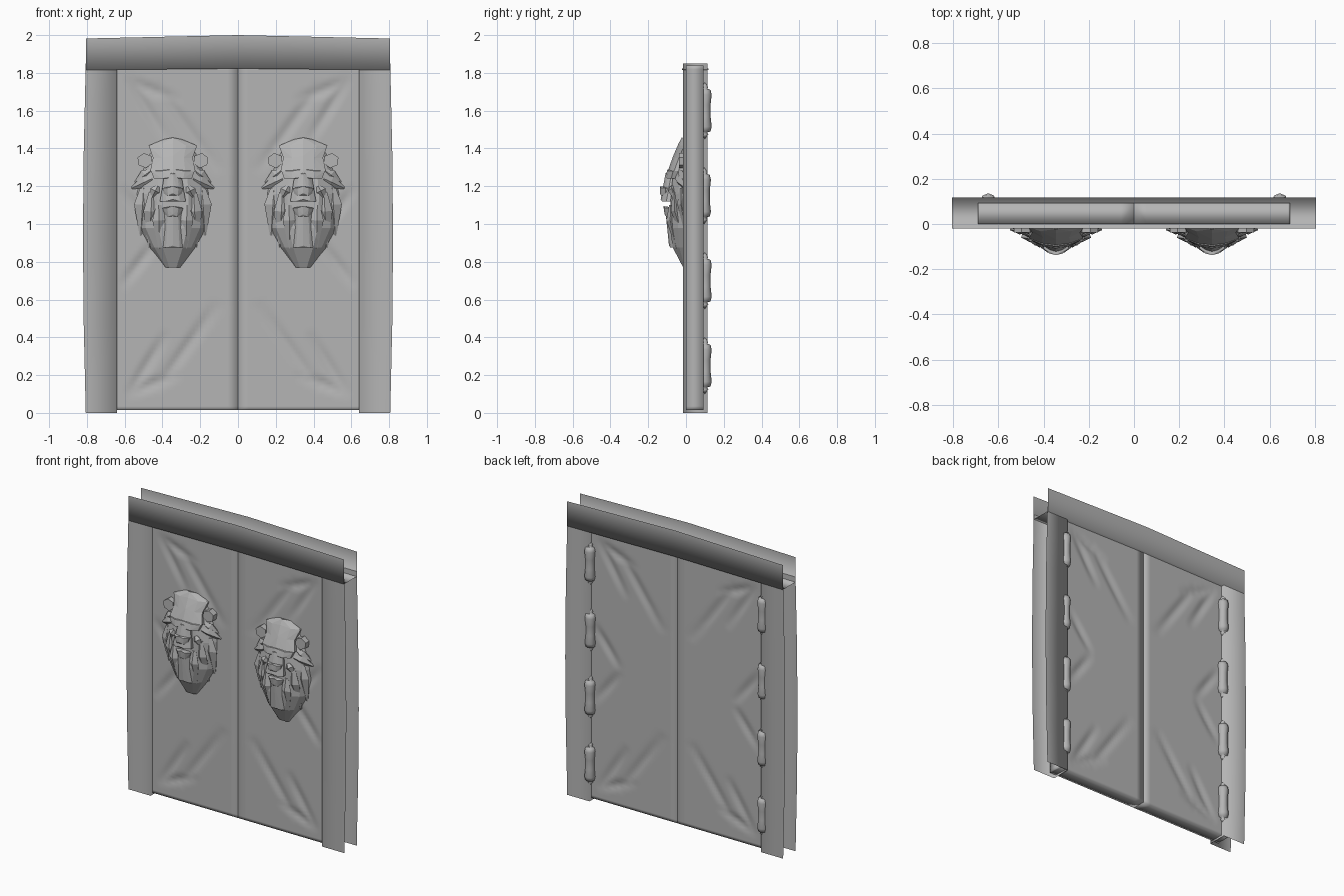
import bpy, bmesh, math
from mathutils import Vector

if "Cube" in bpy.data.objects:
    bpy.data.objects.remove(bpy.data.objects["Cube"])

GREY = bpy.data.materials.new("dark_grey")
GREY.diffuse_color = (.46, .46, .46, 1)
GREY.use_nodes = True
GREY.node_tree.nodes["Principled BSDF"].inputs["Base Color"].default_value = GREY.diffuse_color


def finish(name, bm, smooth=False):
    bmesh.ops.recalc_face_normals(bm, faces=bm.faces[:])
    me = bpy.data.meshes.new(name)
    bm.to_mesh(me)
    bm.free()
    me.materials.append(GREY)
    for p in me.polygons:
        p.use_smooth = smooth
    ob = bpy.data.objects.new(name, me)
    bpy.context.collection.objects.link(ob)
    return ob


def loft(bm, sections):
    rows = [[bm.verts.new(p) for p in s] for s in sections]
    for a, b in zip(rows, rows[1:]):
        for i in range(len(a) - 1):
            bm.faces.new((a[i], a[i + 1], b[i + 1], b[i]))
    return rows


# Frame: thin channels, open to the outside, with slightly bowed outer edges
for s, side in ((-1, "left"), (1, "right")):
    bm = bmesh.new()
    secs = []
    for i in range(5):
        z, xo, xi = 1.85 * i / 4, s * (.806 + .015 * math.sin(math.pi * i / 4)), s * .64
        secs.append([(xo, -.017, z), (xi, -.017, z), (xi, .115, z), (xo, .115, z)])
    loft(bm, secs)
    finish(side + "_jamb", bm, True)
bm = bmesh.new()
secs = []
for i in (-1, 0, 1):
    x, top, low = .805 * i, 2 - .018 * abs(i), 1.823 - .008 * abs(i)
    secs.append([(x, -.02, top), (x, -.02, low), (x, .118, low), (x, .118, top)])
loft(bm, secs)
finish("header", bm, True)

# Door leaves: softly creased slabs, creases repeated at top and bottom
FOLDS = [(.57, 1.75, .39, 1.46), (.56, 1.75, .33, 1.66), (.6, 1.17, .44, .96),
         (.42, 1.72, .12, 1.3)]


def inset(x, z):
    d, p = 0, Vector((x, .93 + abs(z - .93)))
    for ax, az, bx, bz in FOLDS:
        a, ab = Vector((ax, az)), Vector((bx - ax, bz - az))
        t = max(0, min(1, (p - a).dot(ab) / ab.length_squared))
        dist = (p - a - ab * t).length
        d = max(d, .012 * max(0, 1 - dist / .04) * math.sin(math.pi * (.1 + .8 * t)))
    return d


for s, side in ((-1, "left"), (1, "right")):
    bm = bmesh.new()
    bmesh.ops.create_grid(bm, x_segments=48, y_segments=90, size=1)
    for v in bm.verts:   # wide first column gives the soft edge at the middle
        u = max(0, v.co.x * .5 + .5)
        v.co = (.001 + .689 * u ** .65, 0, .9275 + v.co.y * .9125)
    ext = bmesh.ops.extrude_face_region(bm, geom=bm.faces[:])
    for v in ext["geom"]:
        if isinstance(v, bmesh.types.BMVert):
            v.co.y = .093
    for v in bm.verts:
        d = inset(v.co.x, v.co.z)
        v.co.y += d if v.co.y < .05 else -d
        v.co.x *= s
    finish(side + "_door_leaf", bm, True)

# Hinges: waisted barrels with small end knobs
HALF = [(.03, .03), (.036, .085), (.03, .11), (.012, .115), (.018, .125), (0, .15)]
PROFILE = [(r, -h) for r, h in reversed(HALF)] + HALF
for s, side in ((-1, "left"), (1, "right")):
    for k in range(4):
        bm = bmesh.new()
        vs = [bm.verts.new((r, 0, h)) for r, h in PROFILE]
        es = [bm.edges.new(e) for e in zip(vs, vs[1:])]
        bmesh.ops.spin(bm, geom=vs + es, axis=(0, 0, 1), cent=(0, 0, 0),
                       angle=math.tau, steps=8, use_duplicate=False)
        bmesh.ops.remove_doubles(bm, verts=bm.verts[:], dist=1e-4)
        ob = finish(f"{side}_hinge_{k + 1}", bm, True)
        ob.location = (s * .645, .096 if k == 2 else .1, .25 + .45 * k)

# Lion mane: rows of height, half width, depth
ROWS = [(1.41, .11, .02), (1.35, .145, .045), (1.25, .18, .07), (1.16, .2, .08),
        (.98, .185, .085), (.875, .125, .07), (.77, .045, .015)]
SHAPE = [(1, 0), (.78, .5), (.42, 1)]


def mane_y(x, z):
    """Front surface of the mane at a point."""
    for (za, wa, da), (zb, wb, db) in zip(ROWS, ROWS[1:]):
        if z >= zb:
            break
    t = max(0, min(1, (za - z) / (za - zb)))
    w, d = wa + (wb - wa) * t, da + (db - da) * t
    return -d * max(0, min(1, (1 - abs(x) / w) / .55))


def hull(bm, pts):
    vs = [bm.verts.new(p) for p in pts]
    res = bmesh.ops.convex_hull(bm, input=vs)
    junk = {g for g in res["geom_interior"] + res["geom_unused"]
            if isinstance(g, bmesh.types.BMVert)}
    bmesh.ops.delete(bm, geom=list(junk), context='VERTS')


def slab(bm, low, high, back):
    """Faceted block between two edges (half width, front y, z), peaked in the middle."""
    pts = []
    for w, y, z in (low, high):
        pts += [(0, y - .008, z + .01)]
        for s in (-1, 1):
            pts += [(s * w * .55, y, z), (s * w, y + .022, z), (s * w, back, z)]
    hull(bm, pts)


def lock(bm, x0, z0, x1, z1, w, lift=.02):
    """Blunt tuft of hair lying on the mane, made on both sides."""
    side = Vector((z1 - z0, x0 - x1)).normalized() * w
    for s in (-1, 1):
        pts = []
        for t, k in ((0, .4), (.35, 1), (1, .15)):
            x, z = x0 + (x1 - x0) * t, z0 + (z1 - z0) * t
            y = mane_y(x, z)
            pts += [(s * (x + side.x * k), y, z + side.y * k),
                    (s * (x - side.x * k), y, z - side.y * k),
                    (s * x, y - lift * k, z), (s * x, y + .02, z)]
        hull(bm, pts)


bm = bmesh.new()
rings = loft(bm, [[(i * w * u, -d * v + (.012 if v == 0 else 0), z)
                   for i, sh in ((1, SHAPE), (-1, SHAPE[::-1])) for u, v in sh]
                  for z, w, d in ROWS])
for r in (rings[0], rings[-1]):
    bm.faces.new(r)

# Face: crown, forehead, brow, snout, nose, jaw, beard
slab(bm, (.128, -.032, 1.415), (.05, -.014, 1.448), 0)
slab(bm, (.105, -.06, 1.35), (.128, -.032, 1.415), 0)
slab(bm, (.12, -.085, 1.28), (.105, -.06, 1.35), 0)
slab(bm, (.1, -.1, 1.24), (.115, -.09, 1.28), -.03)
slab(bm, (.068, -.126, 1.12), (.045, -.1, 1.26), -.05)
slab(bm, (.045, -.13, 1.15), (.055, -.13, 1.19), -.08)
slab(bm, (.04, -.105, 1.04), (.055, -.112, 1.085), -.05)
slab(bm, (.065, -.082, .875), (.05, -.1, 1.05), -.03)

# Ears, then hair from top to bottom
for s in (-1, 1):
    hull(bm, [(s * (.148 + .042 * math.cos(a)), y, 1.336 + .04 * math.sin(a))
              for a in (math.tau * i / 6 + .4 for i in range(6)) for y in (-.038, .005)])
lock(bm, .12, 1.28, .2, 1.22, .03)
lock(bm, .11, 1.24, .218, 1.19, .035)
lock(bm, .08, 1.2, .115, 1.13, .03)
lock(bm, .155, 1.19, .17, .94, .045)
lock(bm, .11, 1.17, .125, .875, .04)
lock(bm, .075, 1.1, .07, .87, .035)
lion = finish("left_lion_head", bm)
lion.location.x = -.345
twin = lion.copy()
twin.name = "right_lion_head"
twin.location.x = .345
bpy.context.collection.objects.link(twin)
